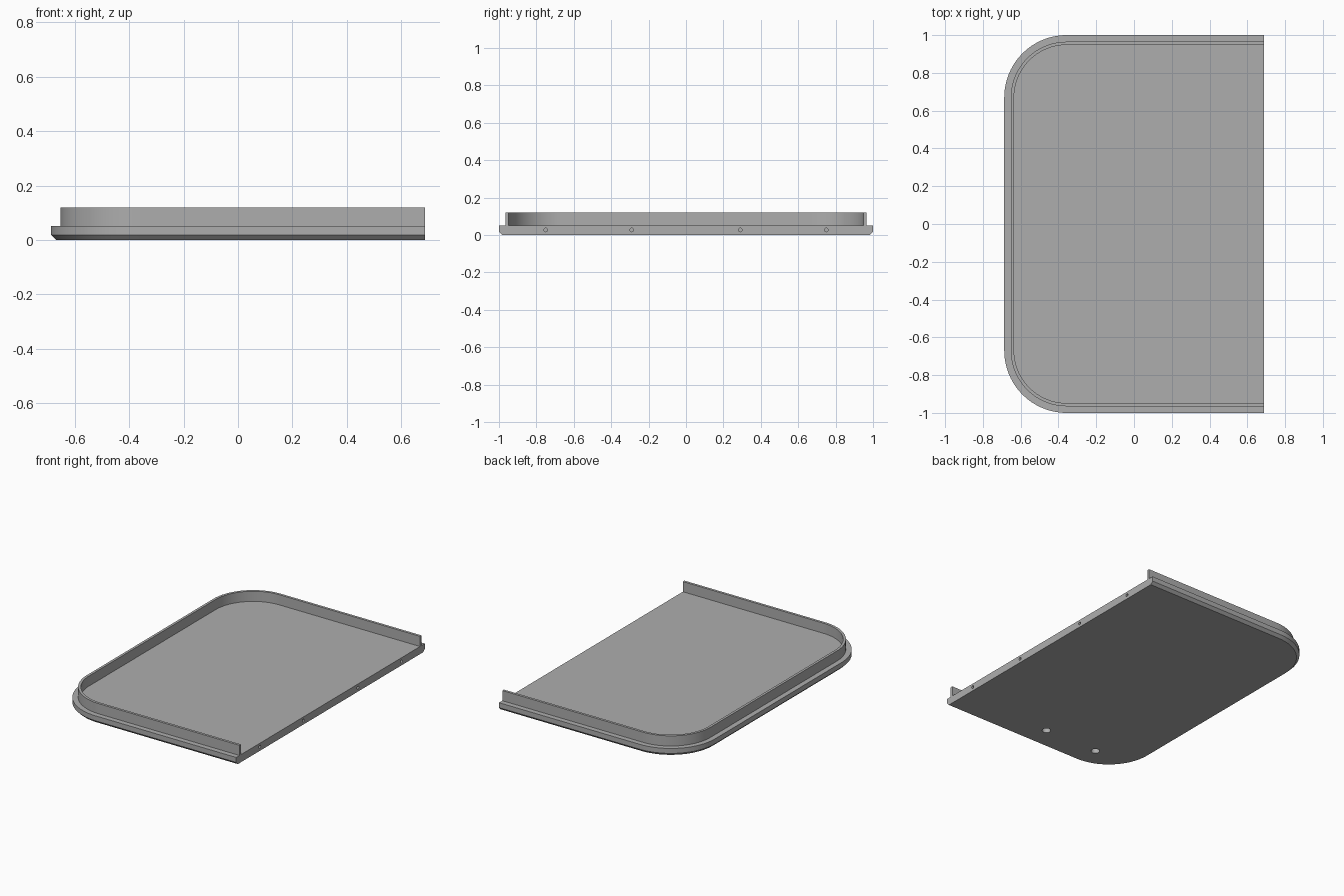
import bpy, bmesh, math
from mathutils import Matrix

if "Cube" in bpy.data.objects:
    bpy.data.objects.remove(bpy.data.objects["Cube"])

HALF_X, HALF_Y, RADIUS = 0.687, 1.0, 0.33
STEPS = 24

grey = bpy.data.materials.new("plain grey")
grey.use_nodes = True
COLOUR = (0.42, 0.42, 0.42, 1)
grey.diffuse_color = COLOUR
grey.node_tree.nodes["Principled BSDF"].inputs["Base Color"].default_value = COLOUR


def outline(inset):
    """Open U shape: two rounded corners at -x, square ends at +x."""
    r = RADIUS - inset
    cx, cy = RADIUS - HALF_X, HALF_Y - RADIUS
    half = [(HALF_X, HALF_Y - inset)]
    for i in range(STEPS + 1):
        a = math.pi / 2 * (1 + i / STEPS)
        half.append((cx + r * math.cos(a), cy + r * math.sin(a)))
    return half + [(x, -y) for x, y in reversed(half)]


def finish(name, bm):
    bmesh.ops.recalc_face_normals(bm, faces=bm.faces)
    mesh = bpy.data.meshes.new(name)
    bm.to_mesh(mesh)
    bm.free()
    mesh.materials.append(grey)
    obj = bpy.data.objects.new(name, mesh)
    bpy.context.collection.objects.link(obj)
    return obj


def ring(bm, inset, z):
    return [bm.verts.new((x, y, z)) for x, y in outline(inset)]


def bridge(bm, a, b, closed):
    n = len(a)
    for i in range(n if closed else n - 1):
        j = (i + 1) % n
        bm.faces.new((a[i], a[j], b[j], b[i]))


# Base plate with a chamfered underside rim
bm = bmesh.new()
rings = [ring(bm, d, z) for d, z in ((0.018, 0), (0, 0.018), (0, 0.051))]
for lower, upper in zip(rings, rings[1:]):
    bridge(bm, lower, upper, True)
bm.faces.new(rings[0])
bm.faces.new(rings[-1])
plate = finish("base_plate", bm)

# Raised lip around three sides, seated on the plate
bm = bmesh.new()
outer0, outer1 = ring(bm, 0.035, 0.051), ring(bm, 0.035, 0.119)
inner0, inner1 = ring(bm, 0.052, 0.051), ring(bm, 0.052, 0.119)
bridge(bm, outer0, outer1, False)
bridge(bm, inner0, inner1, False)
bridge(bm, outer1, inner1, False)
bridge(bm, outer0, inner0, False)
for k in (0, -1):
    bm.faces.new((outer0[k], outer1[k], inner1[k], inner0[k]))
lip = finish("raised_lip", bm)

# Cutter: pin holes in the straight edge, blind holes underneath
bm = bmesh.new()


def hole(location, radius, depth, turn):
    bmesh.ops.create_cone(bm, cap_ends=True, segments=24, radius1=radius, radius2=radius,
                          depth=depth, matrix=Matrix.Translation(location) @ turn)


for y in (-0.75, -0.29, 0.29, 0.75):
    hole((HALF_X, y, 0.027), 0.01, 0.1, Matrix.Rotation(math.pi / 2, 4, "Y"))
for x in (-0.385, 0.015):
    hole((x, -0.835, 0), 0.027, 0.07, Matrix.Identity(4))
cutter = finish("hole_cutter", bm)
cutter.hide_render = True
cutter.hide_set(True)

cut = plate.modifiers.new("holes", "BOOLEAN")
cut.operation = "DIFFERENCE"
cut.solver = "EXACT"
cut.object = cutter

# Apply the cut, then shade with sharp edges kept
for obj in (plate, lip):
    bpy.ops.object.select_all(action="DESELECT")
    obj.select_set(True)
    bpy.context.view_layer.objects.active = obj
    if obj.modifiers:
        bpy.ops.object.modifier_apply(modifier="holes")
    bpy.ops.object.shade_smooth_by_angle(angle=math.radians(30))
bpy.data.objects.remove(cutter)
